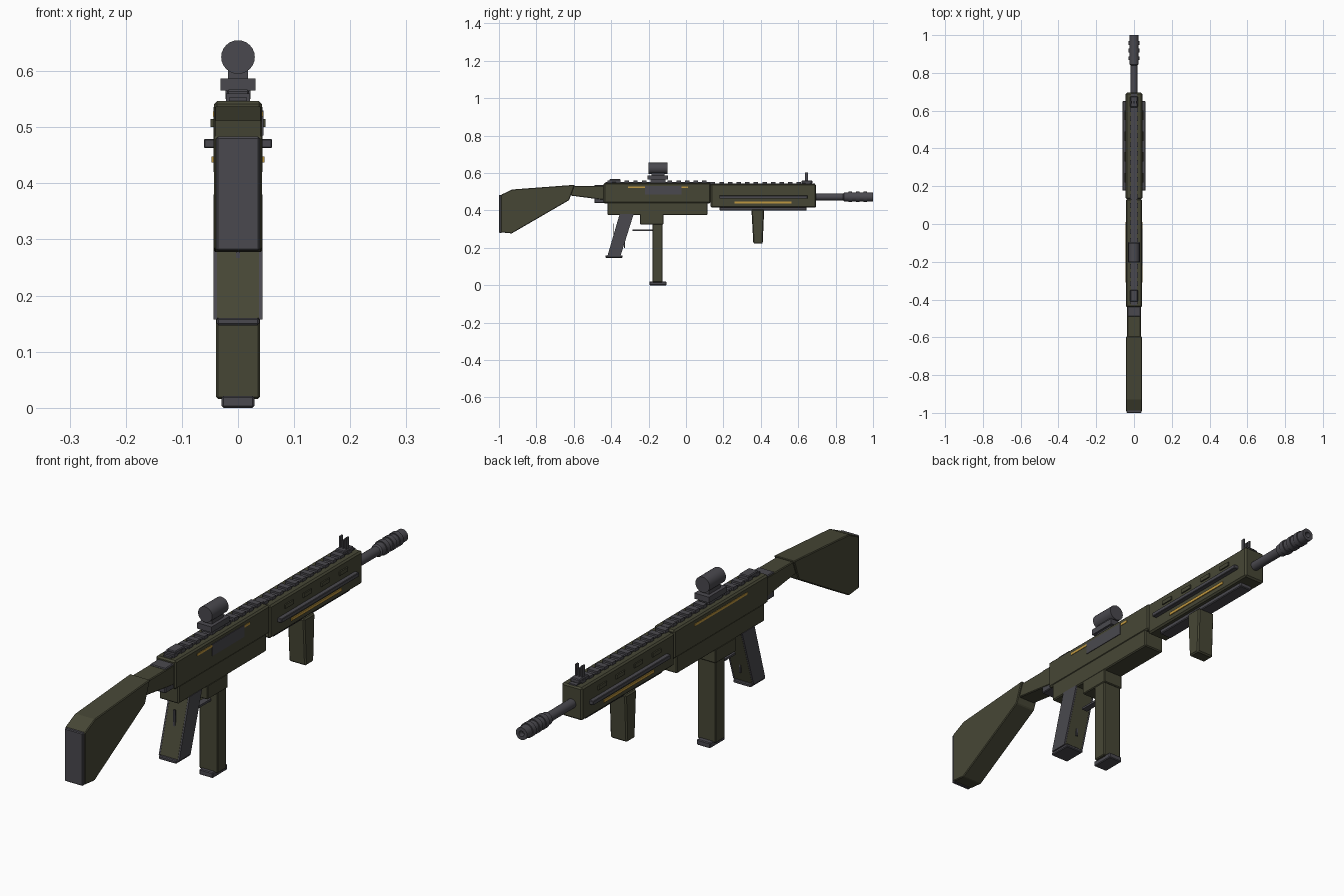
import bpy, bmesh, math
from mathutils import Matrix

if "Cube" in bpy.data.objects:
    bpy.data.objects.remove(bpy.data.objects["Cube"])


def mat(name, rgb):
    m = bpy.data.materials.new(name)
    m.diffuse_color = (*rgb, 1)
    m.use_nodes = True
    m.node_tree.nodes["Principled BSDF"].inputs["Base Color"].default_value = m.diffuse_color
    return m


GREEN = mat("olive green", (0.062, 0.062, 0.036))
GREY = mat("gunmetal grey", (0.068, 0.066, 0.077))
GOLD = mat("gold", (0.52, 0.31, 0.05))


def finish(name, bm, m, bevel=0.0):
    bmesh.ops.recalc_face_normals(bm, faces=bm.faces)
    me = bpy.data.meshes.new(name)
    bm.to_mesh(me)
    bm.free()
    me.materials.append(m)
    ob = bpy.data.objects.new(name, me)
    bpy.context.collection.objects.link(ob)
    if bevel:
        b = ob.modifiers.new("edge", "BEVEL")
        b.width = bevel
        b.segments = 1
    return ob


def boxes(name, m, spans, bevel=0.0):
    """One object from (x0, x1, y0, y1, z0, z1) spans."""
    bm = bmesh.new()
    for x0, x1, y0, y1, z0, z1 in spans:
        mx = (Matrix.Translation(((x0 + x1) / 2, (y0 + y1) / 2, (z0 + z1) / 2))
              @ Matrix.Diagonal((x1 - x0, y1 - y0, z1 - z0, 1)))
        bmesh.ops.create_cube(bm, size=1, matrix=mx)
    return finish(name, bm, m, bevel)


def box(name, m, hw, y0, y1, z0, z1, bevel=0.003):
    return boxes(name, m, [(-hw, hw, y0, y1, z0, z1)], bevel)


def sides(name, m, x0, x1, rest, bevel=0.0):
    """Mirrored pairs of plates on both flanks."""
    return boxes(name, m, [s for r in rest for s in ((x0, x1, *r), (-x1, -x0, *r))], bevel)


def profile(name, m, hw, pts, bevel=0.003):
    """Side outline (y, z) extruded across x."""
    bm = bmesh.new()
    f = bm.faces.new([bm.verts.new((-hw, y, z)) for y, z in pts])
    r = bmesh.ops.extrude_face_region(bm, geom=[f])
    for v in r["geom"]:
        if isinstance(v, bmesh.types.BMVert):
            v.co.x = hw
    return finish(name, bm, m, bevel)


def lathe(name, m, z, pts, n=24):
    """Turned part along y from (y, radius) rings."""
    bm = bmesh.new()
    rings = []
    for y, r in pts:
        rings.append([bm.verts.new((r * math.cos(2 * math.pi * i / n), y,
                                    z + r * math.sin(2 * math.pi * i / n))) for i in range(n)])
    for a, b in zip(rings, rings[1:]):
        for i in range(n):
            bm.faces.new((a[i], a[(i + 1) % n], b[(i + 1) % n], b[i]))
    bm.faces.new(rings[0])
    bm.faces.new(rings[-1])
    ob = finish(name, bm, m)
    bpy.context.view_layer.objects.active = ob
    ob.select_set(True)
    bpy.ops.object.shade_smooth_by_angle(angle=math.radians(30))
    ob.select_set(False)
    return ob


# Shoulder stock, pad and neck
profile("stock", GREEN, 0.043, [(-0.99, 0.483), (-0.93, 0.512), (-0.595, 0.537), (-0.625, 0.455),
                                (-0.932, 0.277), (-0.99, 0.283)])
box("butt_pad", GREY, 0.039, -1.0, -0.985, 0.28, 0.483)
profile("stock_neck", GREEN, 0.036, [(-0.62, 0.532), (-0.43, 0.532), (-0.43, 0.455), (-0.62, 0.48)])
box("neck_collar", GREY, 0.034, -0.49, -0.42, 0.44, 0.536)

# Receiver
box("upper_receiver", GREEN, 0.043, -0.44, 0.132, 0.438, 0.547, 0.006)
box("lower_receiver", GREEN, 0.0415, -0.42, 0.115, 0.375, 0.445, 0.004)
box("magazine_well", GREEN, 0.042, -0.245, -0.12, 0.325, 0.38)
boxes("ejection_port", GREY, [(0.04, 0.0455, -0.22, -0.025, 0.485, 0.53)])
sides("receiver_stripe", GOLD, 0.04, 0.0448, [(-0.31, 0.01, 0.519, 0.528)])

# Pistol grip with side panels and foot
grip = [(-0.355, 0.38), (-0.28, 0.38), (-0.35, 0.157), (-0.42, 0.157)]
profile("pistol_grip", GREEN, 0.040, grip)
for side in (-1, 1):
    p = profile("grip_side_panel", GREY, 0.003, grip, 0)
    p.location.x = side * 0.0405
box("grip_foot", GREY, 0.038, -0.43, -0.34, 0.147, 0.16)
box("grip_rear_bar", GREY, 0.004, -0.388, -0.384, 0.21, 0.33, 0)
box("trigger", GREY, 0.004, -0.331, -0.327, 0.2, 0.33, 0)
box("trigger_guard", GREY, 0.012, -0.285, -0.17, 0.289, 0.297, 0)

# Magazine
box("magazine", GREEN, 0.039, -0.18, -0.125, 0.016, 0.33)
box("magazine_foot", GREY, 0.029, -0.195, -0.105, 0.0, 0.021)

# Handguard with rails, slots and stripes
box("handguard", GREEN, 0.044, 0.132, 0.695, 0.415, 0.541, 0.006)
sides("side_rail", GREY, 0.04, 0.061, [(0.178, 0.65, 0.463, 0.479)], 0.002)
sides("handguard_stripe", GOLD, 0.04, 0.0475, [(0.26, 0.565, 0.437, 0.448)])
sides("handguard_slots", GREEN, 0.04, 0.049,
      [(y, y + 0.05, 0.5, 0.515) for y in (0.22, 0.33, 0.44, 0.55)])
box("bottom_rail", GREY, 0.026, 0.18, 0.645, 0.4, 0.42)
profile("fore_grip", GREEN, 0.036, [(0.35, 0.405), (0.418, 0.405), (0.41, 0.222), (0.36, 0.222)], 0.005)

# Top rail with evenly spaced teeth
boxes("top_rail_base", GREY, [(-0.016, 0.016, -0.43, 0.132, 0.54, 0.553),
                              (-0.016, 0.016, 0.132, 0.69, 0.535, 0.545)])
boxes("top_rail_teeth", GREY,
      [(-0.021, 0.021, y, y + 0.024, 0.545 if y < 0.12 else 0.54, 0.56 if y < 0.12 else 0.552)
       for y in (-0.42 + 0.046 * i for i in range(24))])

# Iron sights
box("rear_sight", GREY, 0.02, -0.41, -0.35, 0.55, 0.567)
box("front_sight_base", GREY, 0.02, 0.618, 0.675, 0.543, 0.56)
boxes("front_sight_posts", GREY, [(x - 0.003, x + 0.003, 0.637, 0.652, 0.55, 0.603 - 0.012 * (x == 0))
                                  for x in (-0.013, 0, 0.013)])

# Optic on its mount
boxes("optic_mount", GREY, [(-0.022, 0.022, -0.19, -0.11, 0.55, 0.57),
                            (-0.031, 0.031, -0.205, -0.095, 0.565, 0.587),
                            (-0.018, 0.018, -0.185, -0.115, 0.585, 0.605)])
lathe("optic_tube", GREY, 0.625, [(-0.2, 0.03), (-0.1, 0.03)])

# Barrel and ribbed muzzle brake
lathe("barrel", GREY, 0.472, [(0.68, 0.018), (0.85, 0.018)])
rings = [(0.84, 0.018), (0.845, 0.024)]
for i in range(3):
    y = 0.868 + i * 0.04
    rings += [(y, 0.024), (y, 0.028), (y + 0.02, 0.028), (y + 0.02, 0.024)]
lathe("muzzle_brake", GREY, 0.472, rings + [(1.0, 0.024), (1.0, 0.011), (0.98, 0.011)])
